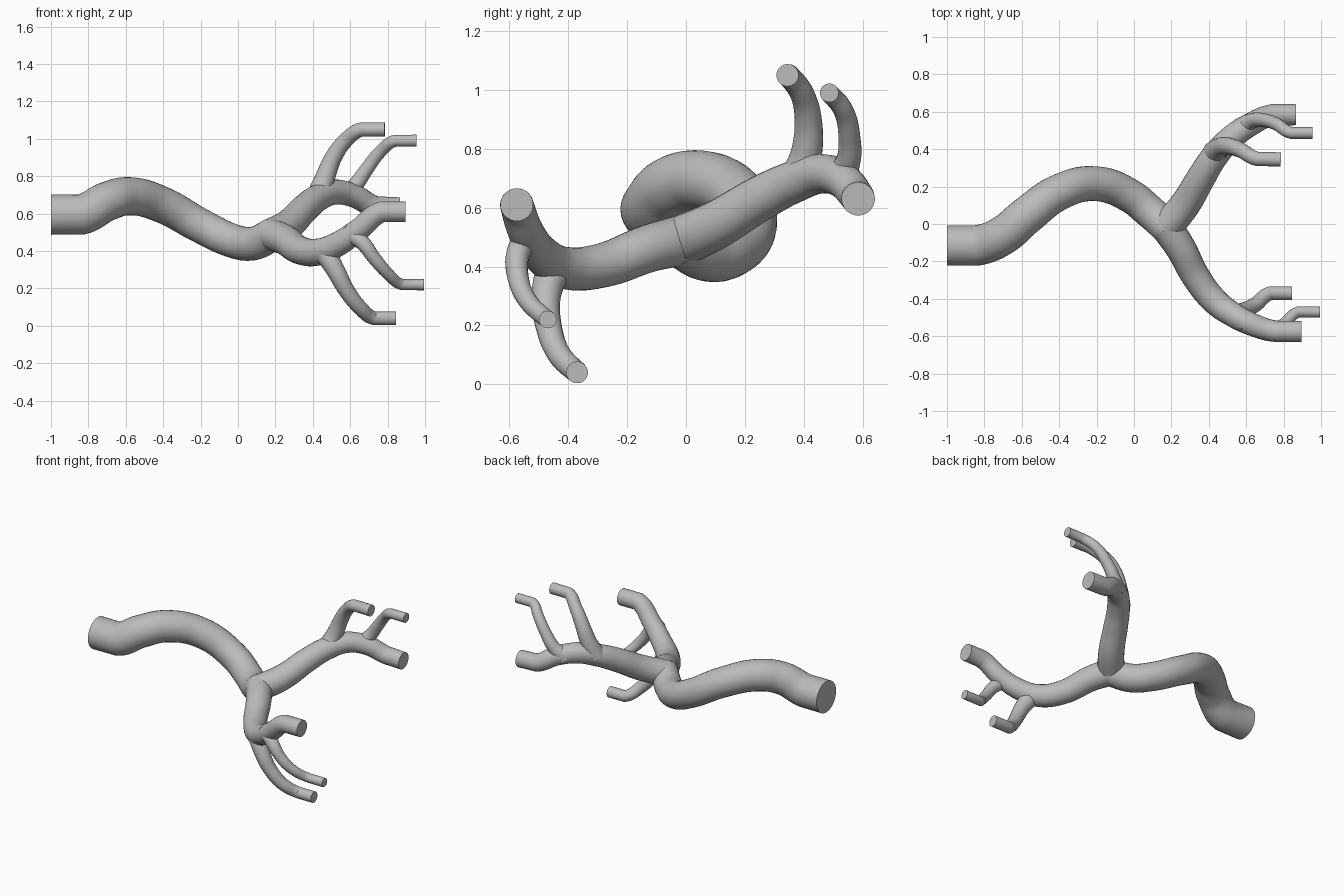
import bpy
from mathutils import Vector

cube = bpy.data.objects.get("Cube")
if cube:
    bpy.data.objects.remove(cube, do_unlink=True)

# Single matte grey
grey = bpy.data.materials.new("plain grey")
grey.use_nodes = True
grey.diffuse_color = (0.5, 0.5, 0.5, 1)
grey.node_tree.nodes["Principled BSDF"].inputs["Base Color"].default_value = (0.5, 0.5, 0.5, 1)


def finish(obj, name):
    obj.name = name
    obj.data.materials.clear()
    obj.data.materials.append(grey)
    bpy.ops.object.select_all(action='DESELECT')
    obj.select_set(True)
    bpy.context.view_layer.objects.active = obj


def tube(name, points, sides=8, tip_first=False):
    """Smooth tapered tube through (x, y, z, radius) points with a straight tip."""
    curve = bpy.data.curves.new(name, 'CURVE')
    curve.dimensions = '3D'
    curve.bevel_depth = 1
    curve.bevel_resolution = sides
    curve.resolution_u = 10
    curve.use_fill_caps = True
    spline = curve.splines.new('BEZIER')
    spline.bezier_points.add(len(points) - 1)
    for p, (x, y, z, r) in zip(spline.bezier_points, points):
        p.co = Vector((x, y, z))
        p.radius = r
        p.handle_left_type = p.handle_right_type = 'AUTO'
    # Keep the last stretch straight, with a slight kink where it begins
    if tip_first:
        spline.bezier_points[0].handle_right_type = 'VECTOR'
        spline.bezier_points[1].handle_left_type = 'VECTOR'
    else:
        spline.bezier_points[-1].handle_left_type = 'VECTOR'
        spline.bezier_points[-2].handle_right_type = 'VECTOR'
    obj = bpy.data.objects.new(name, curve)
    bpy.context.collection.objects.link(obj)
    finish(obj, name)
    bpy.ops.object.convert(target='MESH')
    obj = bpy.context.view_layer.objects.active
    finish(obj, name)
    bpy.ops.object.shade_smooth_by_angle(angle=0.7)


# Main trunk
tube("trunk", [
    (-1, -.115, .595, .108), (-.84, -.115, .595, .108), (-.7, -.06, .665, .105),
    (-.58, .04, .693, .102), (-.4, .17, .645, .097), (-.2, .215, .535, .093),
    (-.02, .15, .452, .091), (.08, .07, .44, .09), (.18, -.02, .485, .088)],
    sides=12, tip_first=True)

# Rounded fork where the trunk divides
bpy.ops.mesh.primitive_uv_sphere_add(segments=32, ring_count=16, radius=.089,
                                     location=(.175, -.015, .485))
fork = bpy.context.object
finish(fork, "fork")
bpy.ops.object.shade_smooth()

# Rear limb and its two twigs
tube("rear_limb", [
    (.17, -.02, .485, .086), (.27, .1, .54, .082), (.36, .25, .63, .077),
    (.43, .36, .685, .072), (.52, .46, .715, .067), (.62, .53, .695, .062),
    (.74, .583, .635, .058), (.865, .585, .63, .057)], sides=10)
tube("rear_inner_twig", [
    (.43, .38, .69, .065), (.465, .41, .79, .053), (.51, .415, .9, .046),
    (.57, .395, .985, .041), (.66, .348, 1.05, .038), (.785, .345, 1.05, .038)])
tube("rear_outer_twig", [
    (.57, .51, .69, .058), (.63, .55, .755, .042), (.69, .555, .84, .037),
    (.76, .535, .93, .034), (.84, .487, .99, .032), (.955, .487, .99, .032)])

# Front limb and its two twigs
tube("front_limb", [
    (.17, -.01, .49, .086), (.25, -.13, .46, .081), (.33, -.28, .405, .076),
    (.43, -.41, .395, .072), (.53, -.485, .435, .066), (.64, -.54, .51, .061),
    (.77, -.575, .61, .057), (.895, -.575, .61, .056)], sides=10)
tube("front_inner_twig", [
    (.45, -.44, .42, .063), (.52, -.475, .3, .05), (.58, -.465, .19, .044),
    (.65, -.43, .1, .04), (.73, -.37, .04, .037), (.845, -.37, .04, .037)])
tube("front_outer_twig", [
    (.58, -.52, .5, .052), (.66, -.568, .45, .041), (.73, -.57, .36, .036),
    (.8, -.535, .28, .032), (.88, -.47, .22, .03), (.995, -.47, .22, .03)])
